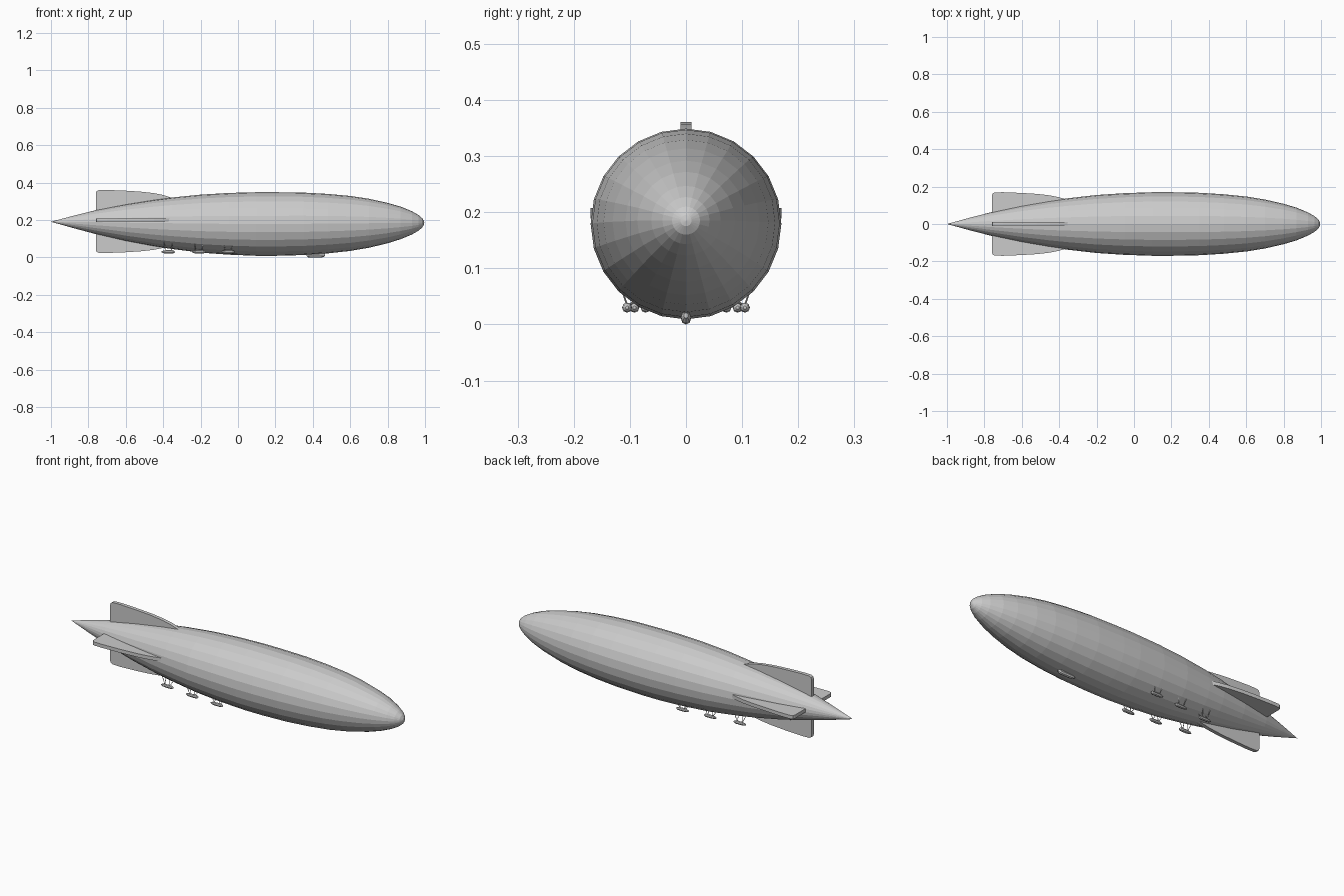
import bpy, bmesh, math
from mathutils import Vector, Matrix

if "Cube" in bpy.data.objects:
    bpy.data.objects.remove(bpy.data.objects["Cube"])


def make(name, bm):
    bmesh.ops.recalc_face_normals(bm, faces=bm.faces)
    me = bpy.data.meshes.new(name)
    bm.to_mesh(me)
    bm.free()
    ob = bpy.data.objects.new(name, me)
    bpy.context.collection.objects.link(ob)
    return ob


def lathe(bm, stations, sides, y=0.0, wid=1.0):
    """Loft circular rings along x; stations are (x, radius, centre z)."""
    rings = []
    for x, r, z in stations:
        if r == 0:
            rings.append([bm.verts.new((x, y, z))])
        else:
            rings.append([bm.verts.new((x, y + wid * r * math.sin(2 * math.pi * i / sides),
                                        z + r * math.cos(2 * math.pi * i / sides)))
                          for i in range(sides)])
    for a, b in zip(rings, rings[1:]):
        for i in range(sides):
            j = (i + 1) % sides
            if len(a) == 1:
                bm.faces.new((a[0], b[i], b[j]))
            elif len(b) == 1:
                bm.faces.new((a[i], a[j], b[0]))
            else:
                bm.faces.new((a[i], a[j], b[j], b[i]))
    for ring in (rings[0], rings[-1]):
        if len(ring) > 1:
            bm.faces.new(ring)


def rod(bm, a, b, r):
    a, b = Vector(a), Vector(b)
    d = b - a
    m = Matrix.Translation((a + b) / 2) @ d.to_track_quat('Z', 'Y').to_matrix().to_4x4()
    bmesh.ops.create_cone(bm, cap_ends=True, segments=6, radius1=r, radius2=r,
                          depth=d.length, matrix=m)


# Hull: 24-sided, axis rising slightly toward the tail
profile = [(-1, 0, .191), (-.88, .033, .19), (-.76, .064, .189), (-.6, .098, .186),
           (-.45, .124, .184), (-.35, .138, .183), (-.2, .155, .181), (-.05, .165, .18),
           (.1, .17, .179), (.2, .17, .179), (.35, .167, .18), (.48, .159, .181),
           (.6, .147, .182), (.7, .131, .183), (.8, .108, .184), (.87, .087, .185),
           (.93, .062, .185), (.965, .042, .185), (.985, .025, .185), (.994, .01, .185),
           (.996, 0, .185)]
bm = bmesh.new()
lathe(bm, profile, 24)
make("hull", bm)

# Four tail fins: one outline (x, distance from axis), turned about the axis
outline = [(-.76, .04), (-.76, .153), (-.756, .163), (-.745, .169), (-.7, .17), (-.6, .166),
           (-.52, .161), (-.45, .153), (-.4, .143), (-.35, .127), (-.33, .1), (-.5, .04)]
fins = [("top_fin", 0, .191), ("bottom_fin", 180, .194),
        ("left_fin", 90, .198), ("right_fin", -90, .198)]
for name, angle, z in fins:
    bm = bmesh.new()
    sides = [[bm.verts.new((x, s * .0095, h)) for x, h in outline] for s in (-1, 1)]
    bm.faces.new(sides[0])
    bm.faces.new(sides[1][::-1])
    n = len(outline)
    for i in range(n):
        j = (i + 1) % n
        bm.faces.new((sides[0][i], sides[0][j], sides[1][j], sides[1][i]))
    bm.transform(Matrix.Translation((0, 0, z)) @ Matrix.Rotation(math.radians(angle), 4, 'X'))
    make(name, bm)

# Control gondola under the nose
bm = bmesh.new()
lathe(bm, [(.365, .005, .014), (.375, .011, .012), (.39, .012, .012), (.445, .012, .012),
           (.457, .011, .013), (.466, .005, .016)], 8, 0, .8)
make("control_gondola", bm)


def hull_at(x):
    for a, b in zip(profile, profile[1:]):
        if a[0] <= x <= b[0]:
            t = (x - a[0]) / (b[0] - a[0])
            return a[1] + t * (b[1] - a[1]), a[2] + t * (b[2] - a[2])


# Engine pods in three pairs, hung from the hull on struts
for label, x, y in (("front", -.053, .105), ("middle", -.21, .092), ("rear", -.373, .072)):
    for side, s in (("left", 1), ("right", -1)):
        z = .03
        bm = bmesh.new()
        lathe(bm, [(x - .036, .003, z), (x - .026, .007, z), (x - .01, .009, z),
                   (x + .022, .009, z), (x + .031, .0065, z), (x + .035, .003, z)], 8, s * y)
        make(f"{label}_{side}_engine_pod", bm)
        bm = bmesh.new()
        for dx in (-.018, .018):
            for dy in (-.022, .012):
                tx, ty = x + dx * 1.3, y + dy
                r, cz = hull_at(tx)
                tz = cz - math.sqrt(r * r - ty * ty) + .006
                rod(bm, (x + dx * .8, s * y, z + .004), (tx, s * ty, tz), .0015)
        make(f"{label}_{side}_struts", bm)
